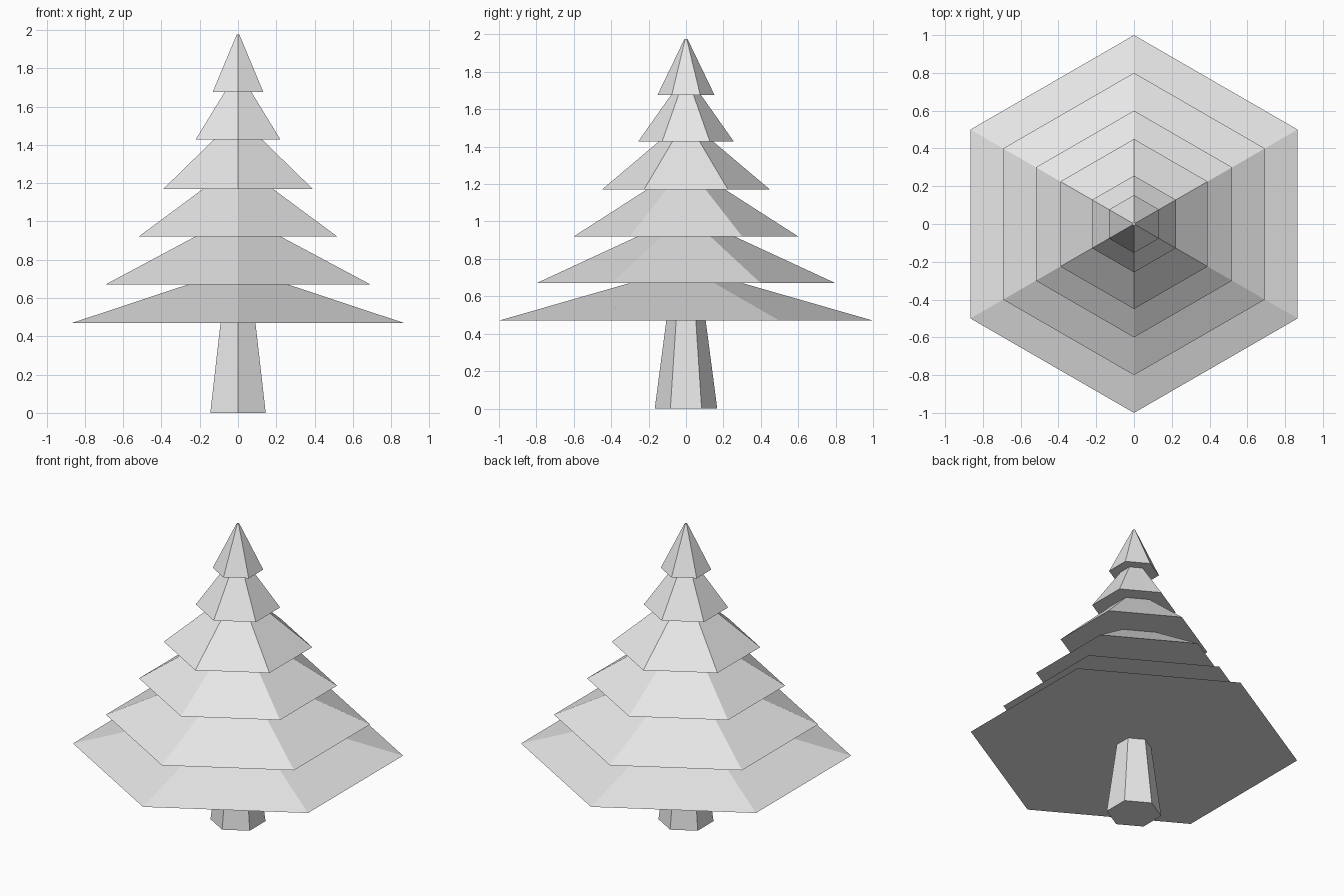
import bpy

# Remove the default cube
cube = bpy.data.objects.get("Cube")
if cube:
    bpy.data.objects.remove(cube, do_unlink=True)

# Single plain material
grey = bpy.data.materials.new("light grey")
grey.use_nodes = True
colour = (0.8, 0.8, 0.8, 1)
grey.diffuse_color = colour
grey.node_tree.nodes["Principled BSDF"].inputs["Base Color"].default_value = colour


def hex_cone(name, z_low, z_high, r_low, r_high):
    """Flat-shaded six-sided cone with corners pointing along +y and -y."""
    bpy.ops.mesh.primitive_cone_add(
        vertices=6, radius1=r_low, radius2=r_high, depth=z_high - z_low,
        location=(0, 0, (z_low + z_high) / 2))
    obj = bpy.context.object
    obj.name = obj.data.name = name
    obj.data.materials.append(grey)
    return obj


# Tapered trunk
hex_cone("trunk", 0, 0.48, 0.167, 0.104)

# Foliage tiers from bottom to top: base height, apex height, radius
tiers = [
    (0.47, 0.757, 1.0),
    (0.67, 1.04, 0.8),
    (0.92, 1.305, 0.6),
    (1.17, 1.55, 0.45),
    (1.427, 1.79, 0.256),
]
for i, (base, apex, radius) in enumerate(tiers, 1):
    hex_cone(f"foliage_tier_{i}", base, apex, radius, 0)

# Top tier with a tiny blunt tip
hex_cone("foliage_top", 1.675, 1.976, 0.153, 0.008)
